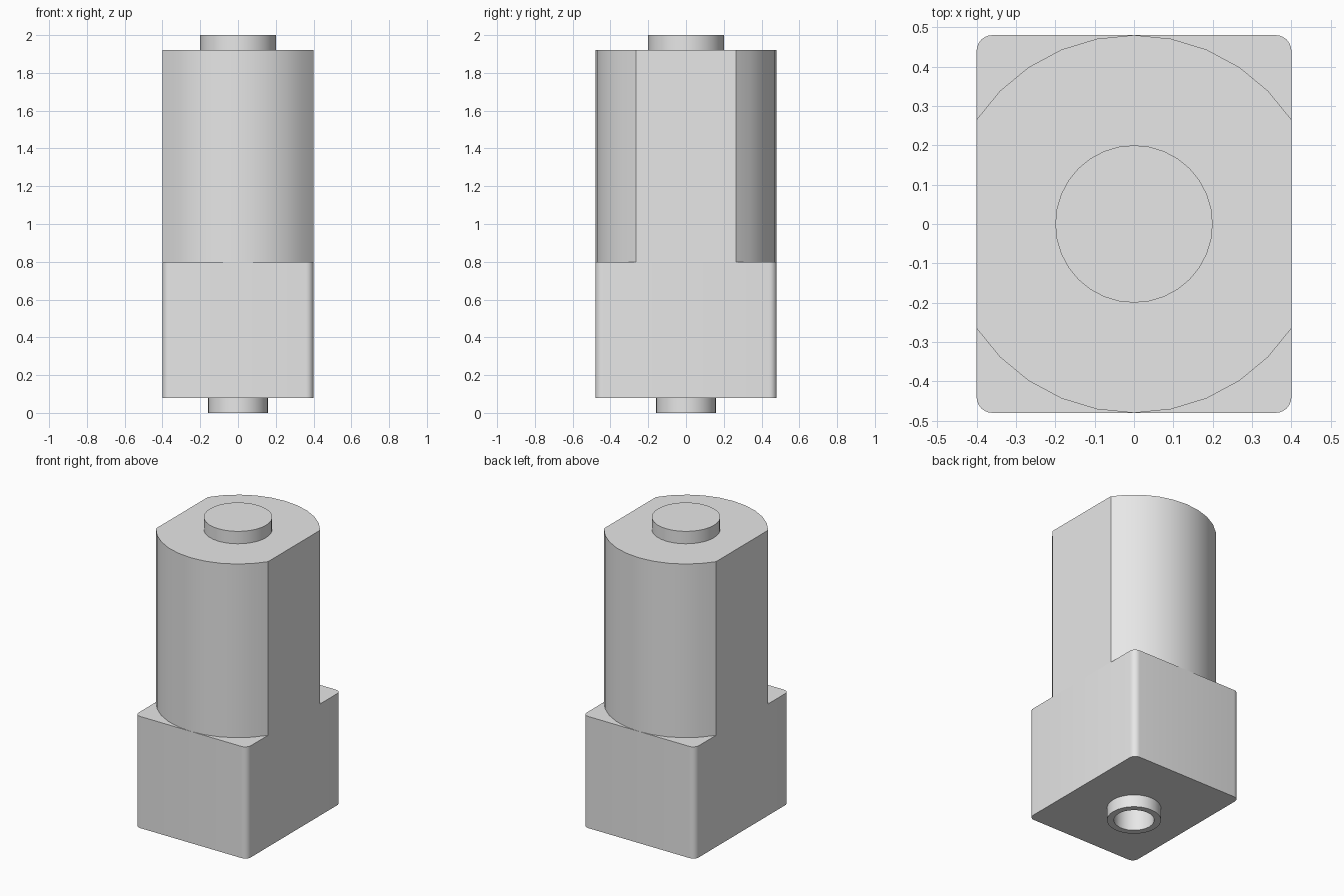
import bpy
import bmesh
from math import sin, cos, radians, asin

if "Cube" in bpy.data.objects:
    bpy.data.objects.remove(bpy.data.objects["Cube"])

HALF_X, HALF_Y = 0.4, 0.48

grey = bpy.data.materials.new("light grey")
grey.use_nodes = True
grey.diffuse_color = (0.8, 0.8, 0.8, 1)
grey.node_tree.nodes["Principled BSDF"].inputs["Base Color"].default_value = (0.8, 0.8, 0.8, 1)


def arc(cx, cy, r, start, end, steps):
    """Points along an arc, angles in degrees."""
    angles = [radians(start + (end - start) * i / steps) for i in range(steps + 1)]
    return [(cx + r * cos(a), cy + r * sin(a)) for a in angles]


def circle(r):
    return arc(0, 0, r, 0, 360, 32)[:-1]


def prism(name, outline, bottom, top):
    """Extrude a closed outline between two heights."""
    bm = bmesh.new()
    base = bm.faces.new([bm.verts.new((x, y, bottom)) for x, y in outline])
    base.normal_update()
    result = bmesh.ops.extrude_face_region(bm, geom=[base], use_keep_orig=True)
    for item in result["geom"]:
        if isinstance(item, bmesh.types.BMVert):
            item.co.z = top
    bmesh.ops.recalc_face_normals(bm, faces=bm.faces)
    mesh = bpy.data.meshes.new(name)
    bm.to_mesh(mesh)
    bm.free()
    mesh.materials.append(grey)
    obj = bpy.data.objects.new(name, mesh)
    bpy.context.collection.objects.link(obj)
    return obj


def activate(obj):
    bpy.ops.object.select_all(action="DESELECT")
    obj.select_set(True)
    bpy.context.view_layer.objects.active = obj


# Base block with rounded upright corners
r = 0.04
block_outline = []
for sx, sy, start in ((1, 1, 0), (-1, 1, 90), (-1, -1, 180), (1, -1, 270)):
    block_outline += arc(sx * (HALF_X - r), sy * (HALF_Y - r), r, start, start + 90, 6)
block = prism("base_block", block_outline, 0.08, 0.8)

# Round body with flats on the left and right
half = asin(HALF_X / HALF_Y) * 180 / 3.14159265
body_outline = (arc(0, 0, HALF_Y, 90 - half, 90 + half, 10)
                + arc(0, 0, HALF_Y, 270 - half, 270 + half, 10))
body = prism("round_body", body_outline, 0.8, 1.92)

# Round boss on top and collar underneath
boss = prism("top_boss", circle(0.2), 1.92, 2.0)
collar = prism("bottom_collar", circle(0.158), 0, 0.08)

# Blind bore through the collar into the block
cutter = prism("bore_cutter", circle(0.118), -0.1, 0.24)
cutter.hide_render = True
for part in (block, collar):
    activate(part)
    cut = part.modifiers.new("bore", "BOOLEAN")
    cut.operation = "DIFFERENCE"
    cut.solver = "EXACT"
    cut.object = cutter
    bpy.ops.object.modifier_apply(modifier=cut.name)
bpy.data.objects.remove(cutter)

# Smooth curved sides, keep the edges crisp
for part in (block, body, boss, collar):
    activate(part)
    bpy.ops.object.shade_smooth_by_angle(angle=radians(25))
